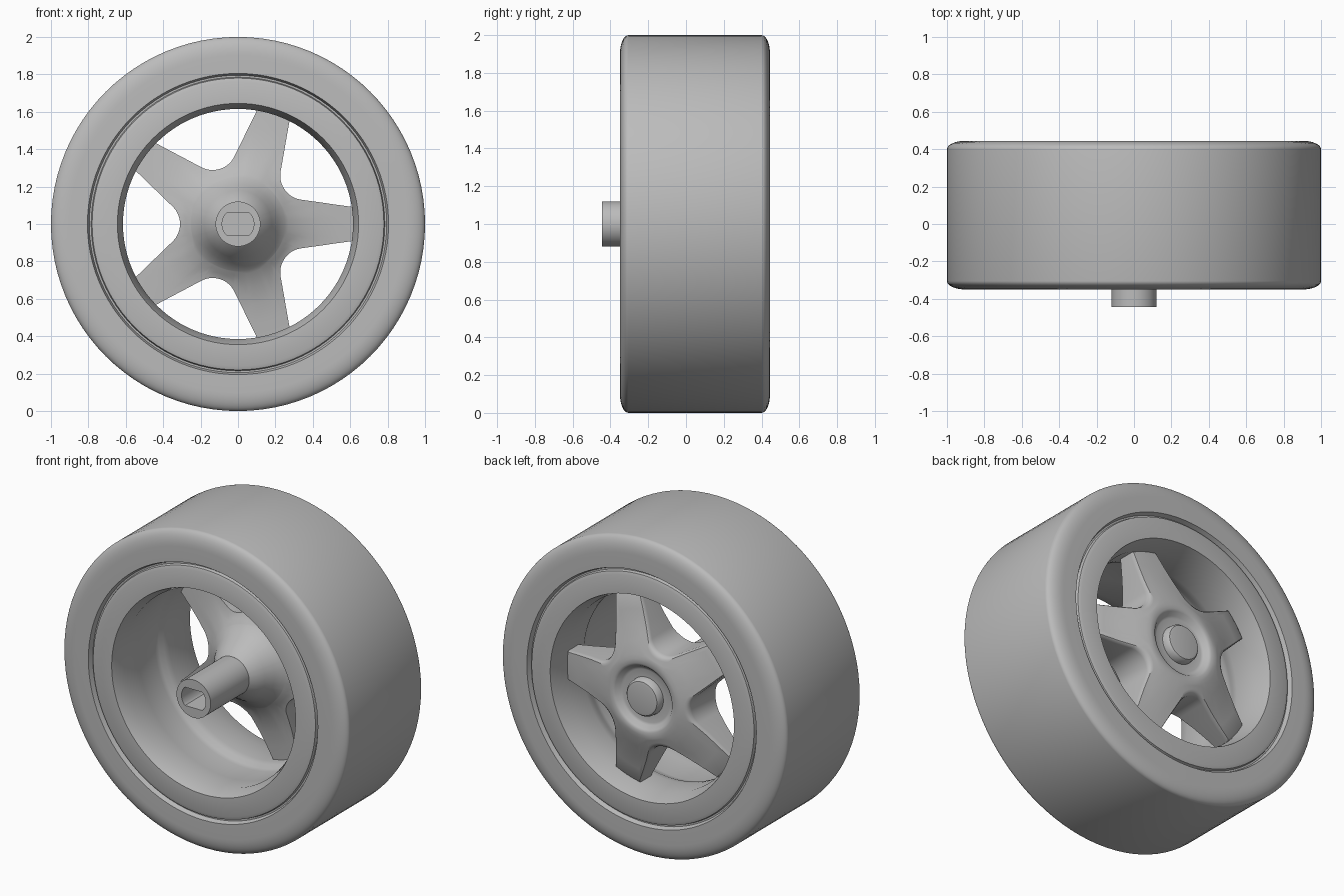
import bpy, bmesh
from math import sin, cos, pi, radians, hypot, atan2

cube = bpy.data.objects.get("Cube")
if cube:
    bpy.data.objects.remove(cube)

grey = bpy.data.materials.new("plain_grey")
grey.use_nodes = True
grey.diffuse_color = (0.5, 0.5, 0.5, 1)
grey.node_tree.nodes["Principled BSDF"].inputs["Base Color"].default_value = (0.5, 0.5, 0.5, 1)


def loft(name, rings, closed=False, angle=35):
    """Skin rings of (x, y, z) points; either join last to first or cap the ends."""
    bm = bmesh.new()
    loops = [[bm.verts.new((x, y, z + 1)) for x, y, z in ring] for ring in rings]
    pairs = list(zip(loops, loops[1:]))
    if closed:
        pairs.append((loops[-1], loops[0]))
    else:
        bm.faces.new(loops[0])
        bm.faces.new(loops[-1])
    n = len(loops[0])
    for a, b in pairs:
        for i in range(n):
            j = (i + 1) % n
            bm.faces.new((a[i], a[j], b[j], b[i]))
    bmesh.ops.recalc_face_normals(bm, faces=bm.faces)
    mesh = bpy.data.meshes.new(name)
    bm.to_mesh(mesh)
    bm.free()
    obj = bpy.data.objects.new(name, mesh)
    bpy.context.collection.objects.link(obj)
    mesh.materials.append(grey)
    bpy.ops.object.select_all(action='DESELECT')
    obj.select_set(True)
    bpy.context.view_layer.objects.active = obj
    bpy.ops.object.shade_smooth_by_angle(angle=radians(angle))
    return obj


def circle(r, y, angles):
    return [(r * cos(a), y, r * sin(a)) for a in angles]


def spin(name, profile, closed=True, n=96):
    angles = [2 * pi * i / n for i in range(n)]
    return loft(name, [circle(r, y, angles) for r, y in profile], closed)


def arc(cr, cy, ar, ay, start, end, n=8):
    """Elliptical corner in the (radius, y) plane, angles in degrees."""
    steps = [radians(start + (end - start) * i / n) for i in range(n + 1)]
    return [(cr + ar * cos(t), cy + ay * sin(t)) for t in steps]


FRONT, BACK = -0.35, 0.445

# Tyre with softly rounded shoulders
spin("tyre", [(0.74, FRONT + 0.03), (0.795, FRONT + 0.03), (0.805, FRONT)]
     + arc(0.90, FRONT + 0.045, 0.10, 0.045, -90, 0)
     + arc(0.90, BACK - 0.045, 0.10, 0.045, 0, 90)
     + [(0.805, BACK), (0.795, BACK - 0.03), (0.74, BACK - 0.03)])

# Rim barrel with flat lips, bevelled mouths and a raised seat for the spokes
spin("rim", [(0.645, FRONT + 0.005), (0.76, FRONT + 0.005), (0.78, FRONT + 0.012),
             (0.788, FRONT + 0.04), (0.788, BACK - 0.04), (0.78, BACK - 0.012),
             (0.76, BACK - 0.005), (0.645, BACK - 0.005), (0.615, 0.33),
             (0.615, 0.18), (0.62, 0.14), (0.635, 0.11), (0.64, 0.08),
             (0.63, -0.1), (0.615, -0.26)])

# Outline of one half spoke: tip, straight edge, then the fillet to the valley
half = [(0.625 * cos(radians(a)), 0.625 * sin(radians(a))) for a in (0, 4, 8.3)]
half += [(0.52, 0.104), (0.43, 0.117)]
mid = radians(36)
fillet = 0.13
cx, cz = (0.31 + fillet) * cos(mid), (0.31 + fillet) * sin(mid)
for i in range(9):
    t = radians(262 - 46 * i / 8)
    half.append((cx + fillet * cos(t), cz + fillet * sin(t)))
polar = [(atan2(z, x), hypot(x, z)) for x, z in half]
sector = [(-a, r) for a, r in reversed(polar[1:-1])] + polar
star = [(a + k * 2 * pi / 5, r) for k in range(5) for a, r in sector]
angles = [a for a, r in star]


def height(profile, r):
    for (r0, y0), (r1, y1) in zip(profile, profile[1:]):
        if r <= r1:
            return y0 + (y1 - y0) * (r - r0) / (r1 - r0)
    return profile[-1][1]


back_slope = [(0.2, 0.432), (0.25, 0.43), (0.33, 0.405), (0.45, 0.36), (0.64, 0.31)]
front_slope = [(0.12, -0.06), (0.15, -0.03), (0.18, 0.015), (0.21, 0.065), (0.25, 0.11),
               (0.3, 0.145), (0.38, 0.175), (0.48, 0.195), (0.64, 0.21)]


def star_ring(profile, inner, t, inset=0.0, dy=0.0):
    """Ring part of the way from a circle to the spoke outline."""
    ring = []
    for a, edge in star:
        r = inner + (edge - inset - inner) * t
        ring.append((r * cos(a), height(profile, r) + dy, r * sin(a)))
    return ring


# Five-spoke star: cap and dish behind, flared cone in front
cap = [(0.09, 0.445), (0.105, 0.442), (0.115, 0.43), (0.118, 0.395), (0.165, 0.395),
       (0.18, 0.4), (0.2, 0.425), (0.215, 0.432), (0.24, 0.43)]
rings = [circle(r, y, angles) for r, y in cap]
rings += [star_ring(back_slope, 0.25, t, 0.02) for t in (0.05, 0.25, 0.5, 0.75, 1)]
rings += [star_ring(back_slope, 0.25, 1, 0.006, -0.007),
          star_ring(back_slope, 0.25, 1, 0, -0.025)]
rings += [star_ring(front_slope, 0.25, t) for t in (1, 0.75, 0.5, 0.25, 0.05)]
rings += [circle(r, y, angles) for r, y in reversed(front_slope[:5])]
loft("spokes", rings)

# Axle tube with a flat-sided socket in its front end
turn = [2 * pi * i / 64 for i in range(64)]


def socket(y):
    return [(0.085 * cos(a), y, max(-0.058, min(0.058, 0.085 * sin(a)))) for a in turn]


loft("axle", [circle(0.12, 0.1, turn), circle(0.12, -0.445, turn),
              socket(-0.445), socket(-0.1)])
